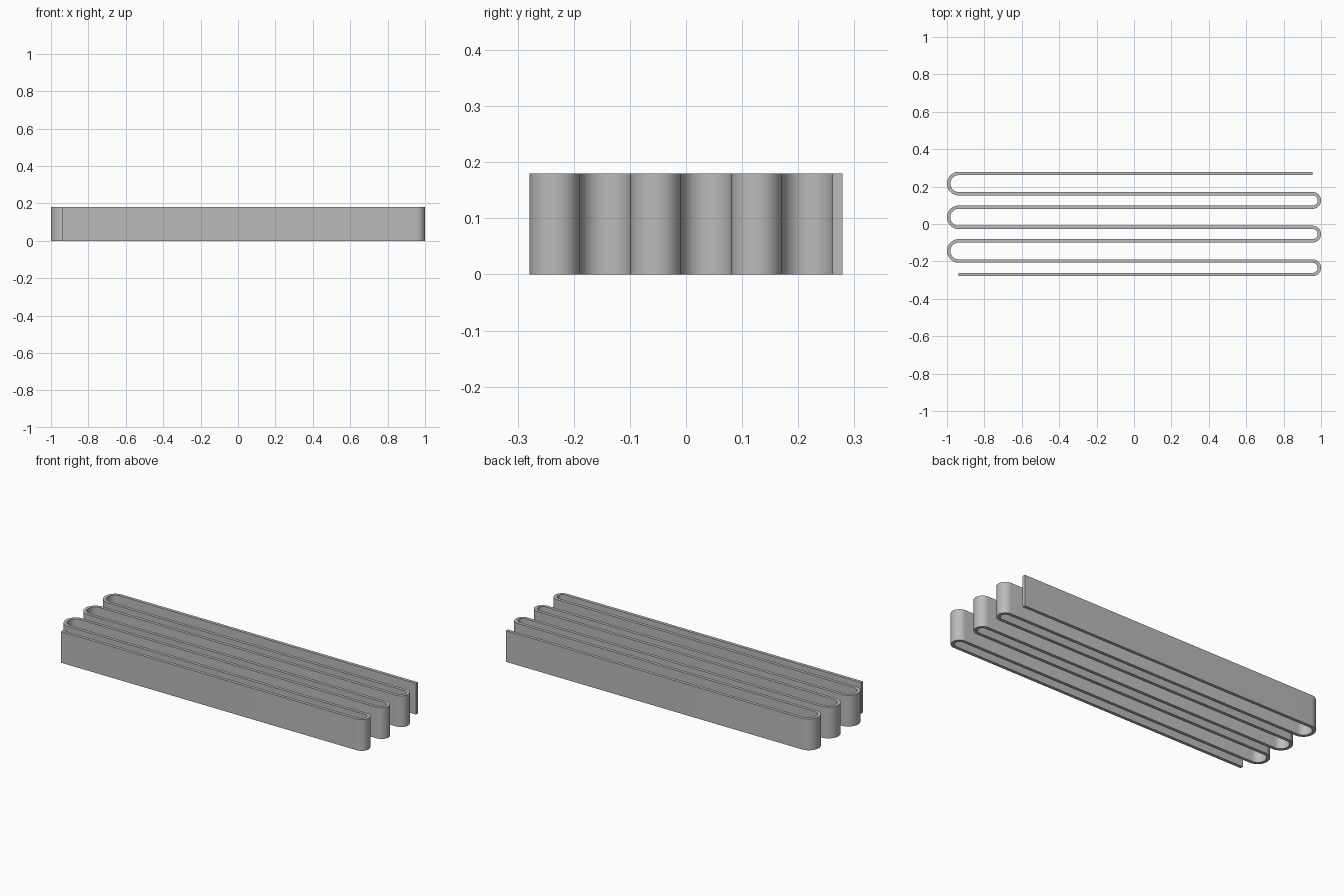
import bpy, bmesh
from math import pi, sin, cos, radians

old = bpy.data.objects.get("Cube")
if old:
    bpy.data.objects.remove(old, do_unlink=True)

T = 0.018                 # strip thickness
HEIGHT = 10 * T
SEGMENTS = 24             # steps per bend
R_RIGHT, R_LEFT = 2 * T, 3 * T      # centreline radii of the two kinds of bend
X_RIGHT = 1 - R_RIGHT - T / 2       # bend centres
X_LEFT = -1 + R_LEFT + T / 2

grey = bpy.data.materials.new("matte grey")
grey.use_nodes = True
colour = (0.5, 0.5, 0.5, 1)
grey.diffuse_color = colour
grey.node_tree.nodes["Principled BSDF"].inputs["Base Color"].default_value = colour

# Centreline as (x, y, normal x, normal y), winding from front to back
y = -3 * (R_RIGHT + R_LEFT)
path = [(X_LEFT, y, 0, -1)]
for i in range(6):
    side = 1 if i % 2 == 0 else -1
    cx, r = (X_RIGHT, R_RIGHT) if side > 0 else (X_LEFT, R_LEFT)
    for k in range(SEGMENTS + 1):
        a = -pi / 2 + pi * k / SEGMENTS
        nx, ny = side * cos(a), sin(a)
        path.append((cx + r * nx, y + r + r * ny, side * nx, side * ny))
    y += 2 * r
path.append((X_RIGHT, y, 0, -1))

# Sweep the rectangular section along the path
bm = bmesh.new()
rings = []
for px, py, nx, ny in path:
    rings.append([bm.verts.new((px + s * nx * T / 2, py + s * ny * T / 2, z))
                  for s, z in ((1, 0), (1, HEIGHT), (-1, HEIGHT), (-1, 0))])
for a, b in zip(rings, rings[1:]):
    for j in range(4):
        k = (j + 1) % 4
        bm.faces.new((a[j], b[j], b[k], a[k]))
bm.faces.new(rings[0])
bm.faces.new(rings[-1])
bmesh.ops.recalc_face_normals(bm, faces=bm.faces)

mesh = bpy.data.meshes.new("serpentine_strip")
bm.to_mesh(mesh)
bm.free()
strip = bpy.data.objects.new("serpentine_strip", mesh)
bpy.context.collection.objects.link(strip)
mesh.materials.append(grey)

# Smooth bends, sharp rims
bpy.ops.object.select_all(action="DESELECT")
strip.select_set(True)
bpy.context.view_layer.objects.active = strip
bpy.ops.object.shade_smooth_by_angle(angle=radians(30))
